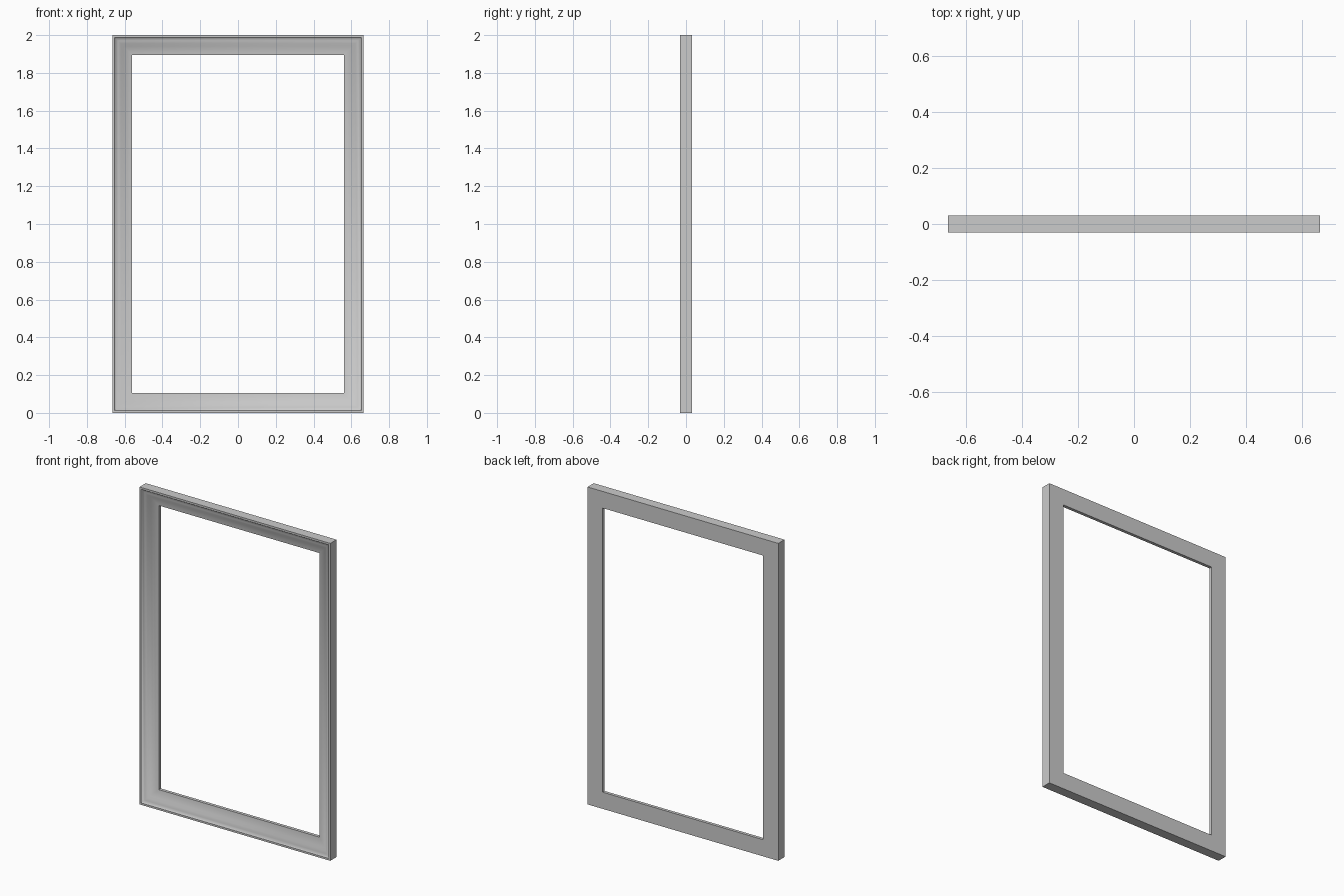
import bpy, bmesh

if "Cube" in bpy.data.objects:
    bpy.data.objects.remove(bpy.data.objects["Cube"])

# Moulding cross-section: (inset from outer edge, y); front is -y
profile = [(0, .031), (0, -.031), (.012, -.031), (.018, -.024), (.03, -.021),
           (.045, -.013), (.06, -.004), (.075, .003), (.09, .008),
           (.105, .011), (.105, .031)]
W, H = .665, 2.0

# Mitred sweep of the cross-section round the four corners
bm = bmesh.new()
rings = []
for sx, top in [(-1, 0), (1, 0), (1, 1), (-1, 1)]:
    rings.append([bm.verts.new((sx * (W - d), y, H - d if top else d))
                  for d, y in profile])
n = len(profile)
for i in range(4):
    a, b = rings[i], rings[(i + 1) % 4]
    for j in range(n):
        k = (j + 1) % n
        bm.faces.new((a[j], b[j], b[k], a[k]))
bmesh.ops.recalc_face_normals(bm, faces=bm.faces)
mesh = bpy.data.meshes.new("picture_frame")
bm.to_mesh(mesh)
bm.free()
frame = bpy.data.objects.new("picture_frame", mesh)
bpy.context.collection.objects.link(frame)

# Smooth moulding, crisp rim and mitres
bpy.context.view_layer.objects.active = frame
frame.select_set(True)
bpy.ops.object.shade_smooth_by_angle(angle=0.7)
